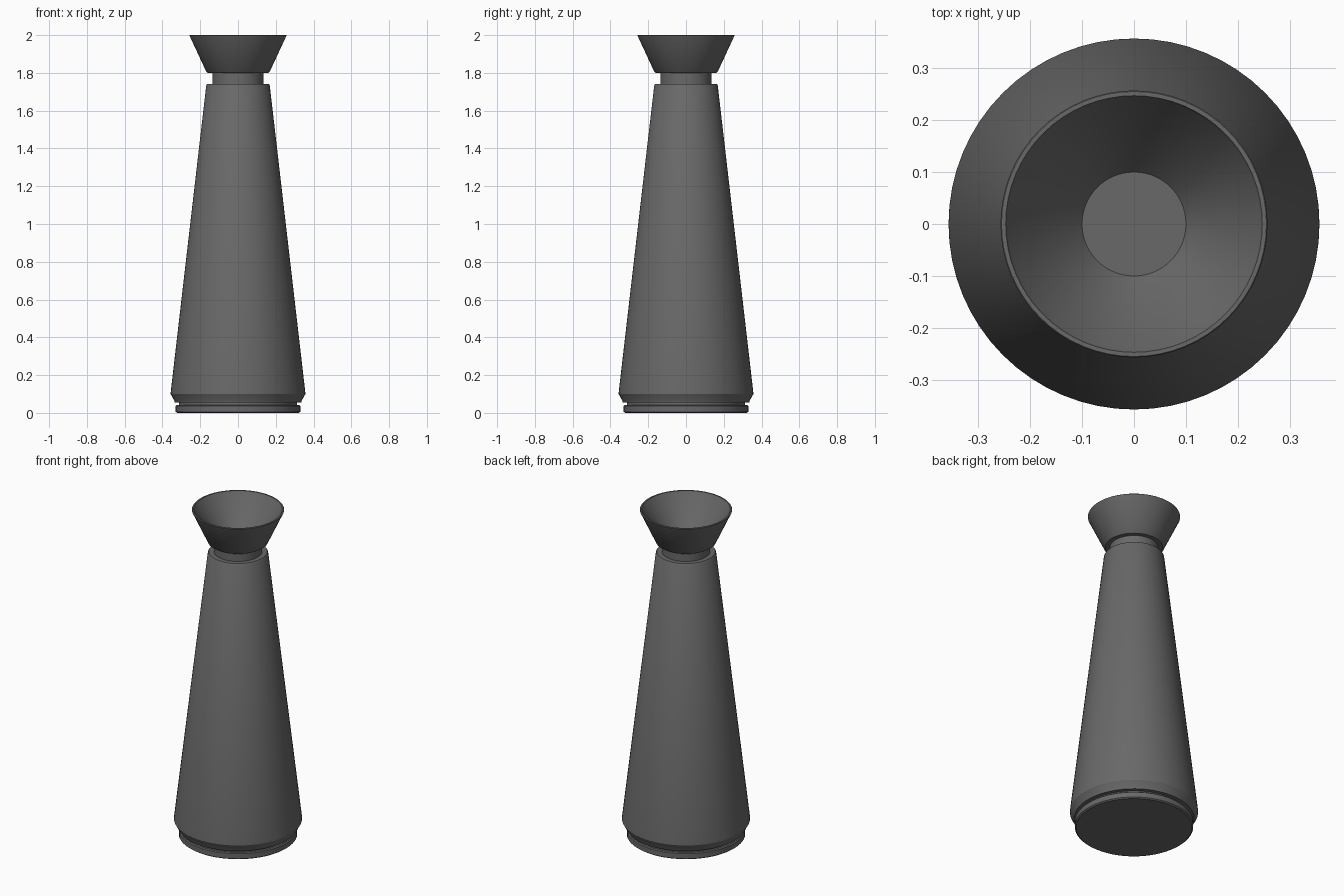
import bpy, bmesh, math

if "Cube" in bpy.data.objects:
    bpy.data.objects.remove(bpy.data.objects["Cube"])

SEG = 64
grey = bpy.data.materials.new("dark grey")
grey.diffuse_color = (0.14, 0.14, 0.14, 1)
grey.use_nodes = True
grey.node_tree.nodes["Principled BSDF"].inputs["Base Color"].default_value = grey.diffuse_color


def lathe(name, profile):
    """Spin a closed (radius, height) profile round the z axis."""
    bm = bmesh.new()
    rings = []
    for r, z in profile:
        if r == 0:
            rings.append([bm.verts.new((0, 0, z))] * SEG)
        else:
            rings.append([bm.verts.new((r * math.cos(2 * math.pi * i / SEG),
                                        r * math.sin(2 * math.pi * i / SEG), z))
                          for i in range(SEG)])
    for a, b in zip(rings, rings[1:]):
        for i in range(SEG):
            j = (i + 1) % SEG
            bm.faces.new(list(dict.fromkeys((a[i], a[j], b[j], b[i]))))
    bmesh.ops.recalc_face_normals(bm, faces=bm.faces)
    me = bpy.data.meshes.new(name)
    bm.to_mesh(me)
    bm.free()
    me.materials.append(grey)
    ob = bpy.data.objects.new(name, me)
    bpy.context.collection.objects.link(ob)
    bpy.ops.object.select_all(action='DESELECT')
    ob.select_set(True)
    bpy.context.view_layer.objects.active = ob
    bpy.ops.object.shade_smooth_by_angle(angle=math.radians(30))
    return ob


# foot disc, groove, tapered body, neck and flared cup in one turned piece
lathe("turned_vase", [
    (0, 0), (0.322, 0), (0.33, 0.006), (0.33, 0.037), (0.325, 0.042),
    (0.312, 0.042), (0.312, 0.056), (0.335, 0.056), (0.338, 0.066),
    (0.357, 0.1), (0.356, 0.112),
    (0.168, 1.735), (0.163, 1.742), (0.135, 1.742),
    (0.135, 1.8), (0.16, 1.8), (0.168, 1.806),
    (0.257, 1.998), (0.255, 2.0), (0.247, 2.0),
    (0.243, 1.99), (0.1, 1.82), (0, 1.82),
])
